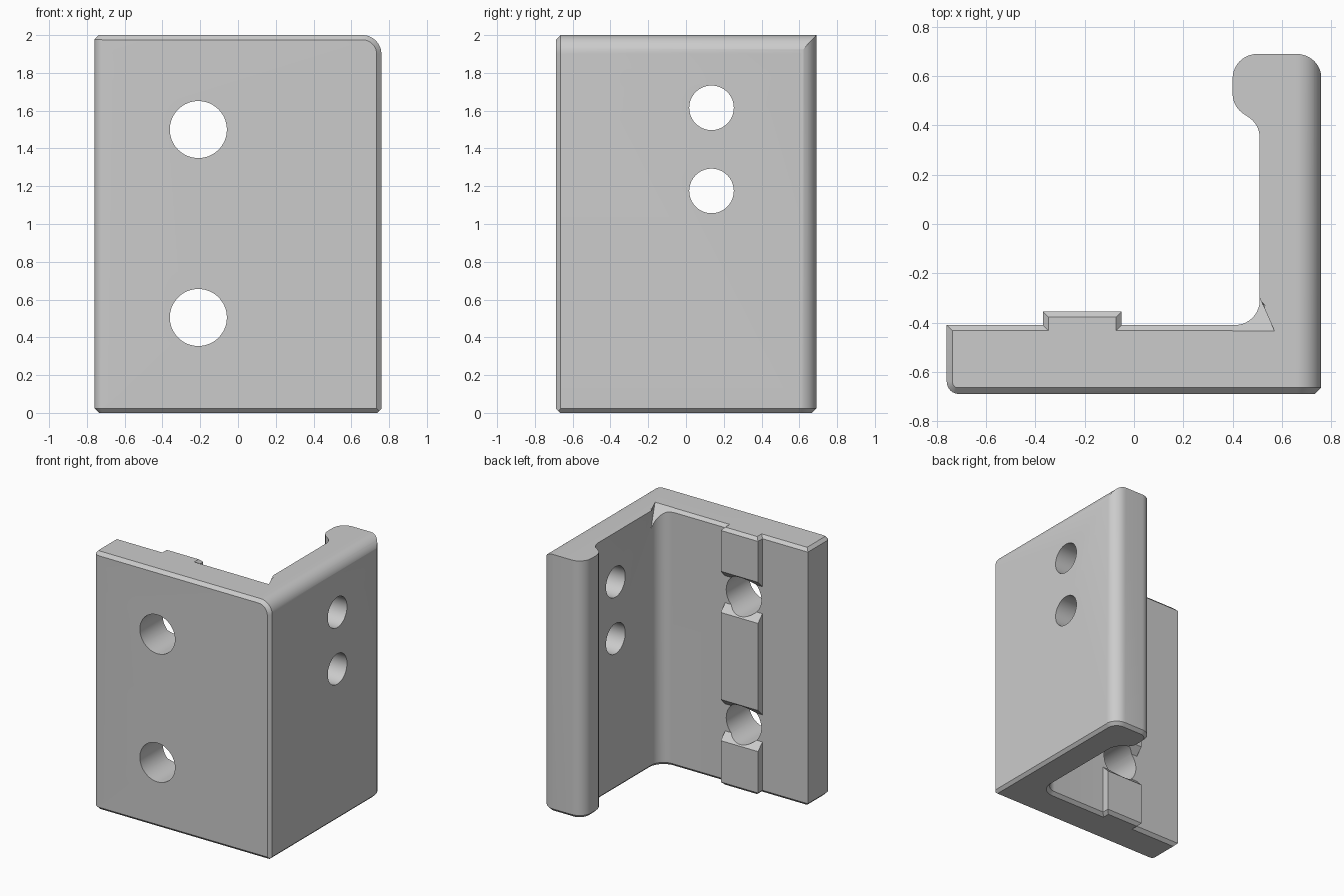
import bpy, bmesh
from math import radians, cos, sin
from mathutils import Matrix

old = bpy.data.objects.get("Cube")
if old:
    bpy.data.objects.remove(old, do_unlink=True)

grey = bpy.data.materials.new("plain grey")
grey.use_nodes = True
colour = (0.6, 0.6, 0.6, 1)
grey.diffuse_color = colour
grey.node_tree.nodes["Principled BSDF"].inputs["Base Color"].default_value = colour

WIDE, FRONT, BACK, TOP = 0.76, -0.69, 0.69, 2.0
WALL, RIB, ARM, CHAMFER = -0.41, -0.355, 0.51, 0.025


def arc(cx, cy, r, start, end, steps=10):
    angles = [radians(start + (end - start) * i / steps) for i in range(steps + 1)]
    return [(cx + r * cos(a), cy + r * sin(a)) for a in angles]


def prism(outline, depth):
    """Closed prism of a 2D outline, from 0 to depth along z."""
    bm = bmesh.new()
    base = bm.faces.new([bm.verts.new((x, y, 0)) for x, y in outline])
    made = bmesh.ops.extrude_face_region(bm, geom=[base])["geom"]
    bmesh.ops.translate(bm, vec=(0, 0, depth),
                        verts=[g for g in made if isinstance(g, bmesh.types.BMVert)])
    bmesh.ops.recalc_face_normals(bm, faces=bm.faces)
    return bm


def add_object(name, bm):
    bmesh.ops.recalc_face_normals(bm, faces=bm.faces)
    mesh = bpy.data.meshes.new(name)
    bm.to_mesh(mesh)
    bm.free()
    mesh.materials.append(grey)
    obj = bpy.data.objects.new(name, mesh)
    bpy.context.collection.objects.link(obj)
    return obj


def cut(target, cutter, operation="DIFFERENCE"):
    mod = target.modifiers.new(cutter.name, "BOOLEAN")
    mod.object, mod.operation, mod.solver = cutter, operation, "EXACT"
    bpy.context.view_layer.objects.active = target
    bpy.ops.object.modifier_apply(modifier=mod.name)
    bpy.data.objects.remove(cutter, do_unlink=True)


def drill(target, centre, radius, axis):
    bm = bmesh.new()
    bmesh.ops.create_cone(bm, cap_ends=True, segments=64, radius1=radius,
                          radius2=radius, depth=0.8)
    bmesh.ops.transform(bm, matrix=Matrix.Translation(centre)
                        @ Matrix.Rotation(radians(90), 4, axis), verts=bm.verts)
    cut(target, add_object("hole_cutter", bm))


# Plan outline: mounting plate with a raised rib, and an arm ending in a lip
outline = (arc(-WIDE + 0.05, FRONT + 0.05, 0.05, 180, 270, 6)
           + [(WIDE + 0.001, FRONT)]
           + arc(WIDE - 0.099, BACK - 0.1, 0.1, 0, 90)
           + arc(0.5, BACK - 0.1, 0.1, 90, 180)
           + arc(0.5, 0.53, 0.1, 180, 238, 8)
           + arc(0.41, 0.35, 0.1, 60, 0, 8)
           + arc(ARM - 0.1, WALL + 0.1, 0.1, 0, -90)
           + [(-0.05, WALL), (-0.05, RIB), (-0.37, RIB), (-0.37, WALL), (-WIDE, WALL)])
bm = prism(outline, TOP + 0.001)


# Chamfer the whole bottom rim, and the top rim of the plate only
def has_chamfer(edge):
    a, b = (v.co for v in edge.verts)
    if max(a.z, b.z) < 0.01:
        return True
    return min(a.z, b.z) > 1.9 and max(a.y, b.y) < WALL + 0.101


bmesh.ops.bevel(bm, geom=[e for e in bm.edges if has_chamfer(e)],
                offset=CHAMFER - 0.001, offset_type="OFFSET", segments=1,
                profile=0.5, affect="EDGES", clamp_overlap=False)
bracket = add_object("corner_bracket", bm)

# Rounded upper edge of the arm, with the front chamfer running round it
right = WIDE - 0.001
envelope = prism([(-1, -0.5), (right, -0.5)]
                 + arc(right - 0.1, TOP - 0.1, 0.1, 0, 90, 12) + [(-1, TOP)], 2)
rim = [e for e in envelope.edges if all(v.co.z < 0.01 for v in e.verts)]
bmesh.ops.bevel(envelope, geom=rim, offset=CHAMFER, offset_type="OFFSET",
                segments=1, profile=0.5, affect="EDGES")
# Prism depth becomes the depth behind the front face
bmesh.ops.transform(envelope, verts=envelope.verts,
                    matrix=Matrix.Translation((0, FRONT + 0.001, 0))
                    @ Matrix(((1, 0, 0, 0), (0, 0, 1, 0), (0, 1, 0, 0), (0, 0, 0, 1))))
cut(bracket, add_object("envelope", envelope), "INTERSECT")

# Sloped relief at the top of the inner fillet
relief = bmesh.new()
low, high = WALL - CHAMFER, WALL + 0.11
corners = []
for end_low, end_high in ((0.4, 0.4), (0.575, ARM)):
    corners.append([relief.verts.new(p) for p in (
        (end_low, low - 0.01, TOP + 0.01),
        (end_high, high, TOP - (high - low)),
        (end_high, high, TOP + 0.01))])
for loop in corners:
    relief.faces.new(loop)
for i in range(3):
    j = (i + 1) % 3
    relief.faces.new((corners[0][i], corners[0][j], corners[1][j], corners[1][i]))
cut(bracket, add_object("fillet_relief", relief))

# Plate holes, each with a sloped gap through the rib
for z in (0.505, 1.5):
    gap = prism([(WALL + 0.001, z - 0.105), (WALL + 0.001, z + 0.105),
                 (RIB + 0.02, z + 0.18), (RIB + 0.02, z - 0.18)], 0.36)
    # Outline is in y and z, depth runs along x
    bmesh.ops.transform(gap, verts=gap.verts, matrix=Matrix(
        ((0, 0, 1, -0.39), (1, 0, 0, 0), (0, 1, 0, 0), (0, 0, 0, 1))))
    cut(bracket, add_object("rib_gap", gap))
    drill(bracket, (-0.21, -0.5, z), 0.151, "X")

# Arm holes
for z in (1.175, 1.615):
    drill(bracket, (0.63, 0.135, z), 0.118, "Y")

# Smooth the rounded surfaces, keep chamfers crisp
bpy.ops.object.select_all(action="DESELECT")
bracket.select_set(True)
bpy.context.view_layer.objects.active = bracket
bpy.ops.object.shade_smooth_by_angle(angle=radians(25))
